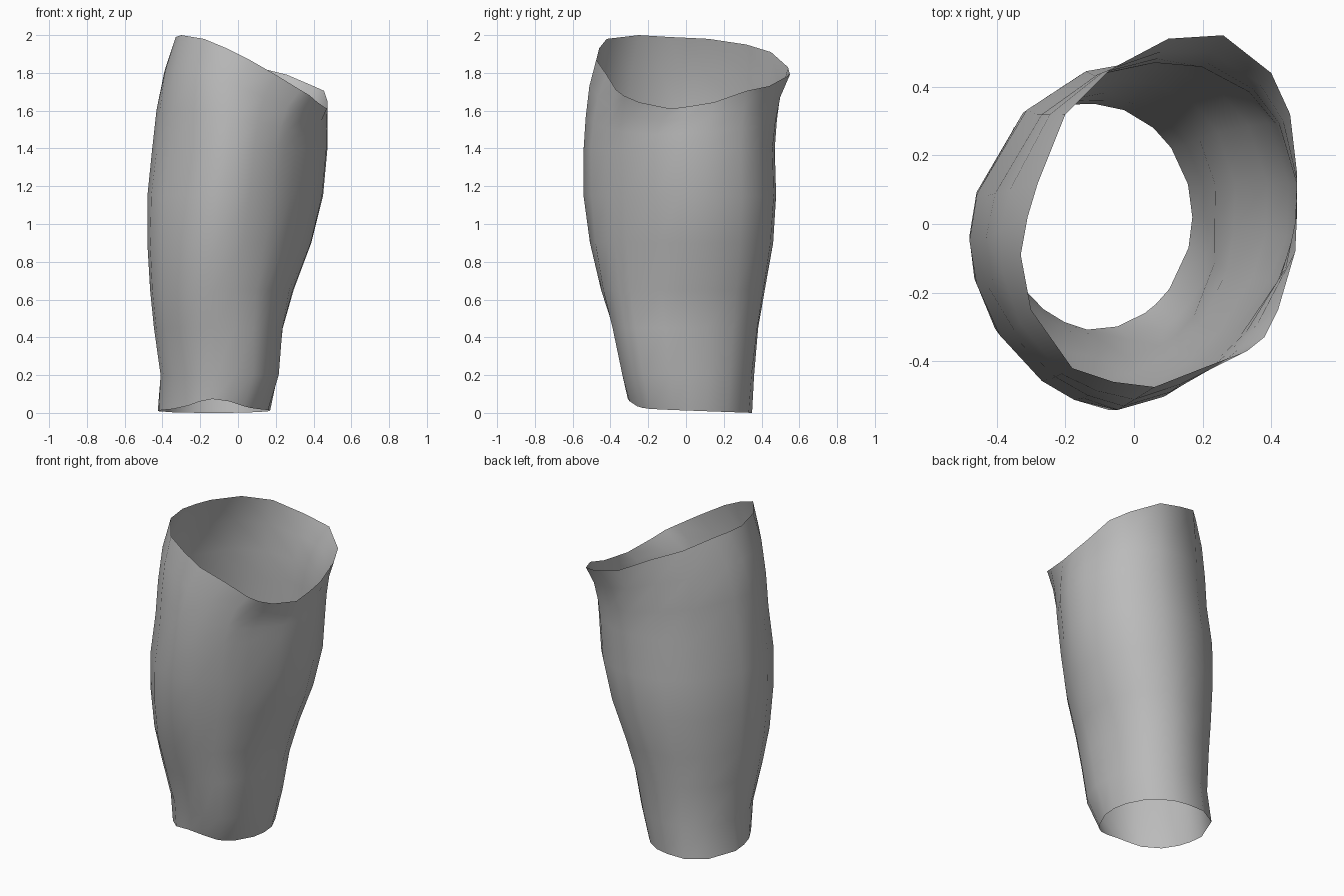
import bpy
from math import sin, cos, atan2, pi

if "Cube" in bpy.data.objects:
    bpy.data.objects.remove(bpy.data.objects["Cube"], do_unlink=True)

grey = bpy.data.materials.new("plain_grey")
grey.use_nodes = True
grey.diffuse_color = (0.5, 0.5, 0.5, 1)
grey.node_tree.nodes["Principled BSDF"].inputs["Base Color"].default_value = grey.diffuse_color

# Slanted, flared upper opening, counter-clockwise from the low left side
RIM = [(.47, -.08, 1.61), (.475, .03, 1.625), (.475, .15, 1.645), (.455, .32, 1.705),
       (.40, .44, 1.73), (.26, .55, 1.79), (.10, .54, 1.83), (-.07, .45, 1.91),
       (-.20, .32, 1.95), (-.28, .12, 1.98), (-.31, .02, 1.985), (-.33, -.09, 1.99),
       (-.30, -.25, 2.0), (-.18, -.42, 1.98), (-.06, -.46, 1.93), (.06, -.475, 1.87),
       (.20, -.42, 1.79), (.33, -.37, 1.71), (.38, -.33, 1.68), (.42, -.25, 1.645)]
ANGLES = [atan2(y - .03, x - .08) % (2 * pi) for x, y, z in RIM]

# Body sections: height, x extent, y extent, sideways lean,
# fullness of the back left, back right, front right and front left corners
SECTIONS = [(0, -.42, .17, -.31, .35, 0, (0, .1, -.07, 0)),
            (.2, -.41, .21, -.33, .36, 0, (.03, .04, -.02, .11)),
            (.45, -.445, .235, -.385, .38, .02, (.08, 0, 0, .09)),
            (.65, -.465, .29, -.45, .415, .05, (.07, 0, -.01, .01)),
            (.9, -.48, .385, -.51, .46, .07, (.05, 0, -.03, -.06)),
            (1.15, -.48, .445, -.545, .475, .07, (.06, 0, -.05, -.11)),
            (1.4, -.455, .468, -.545, .468, .07, (.06, -.02, -.07, -.1))]


def section(z, x0, x1, y0, y1, lean, corners):
    ring = []
    for a in ANGLES:
        k = 1 + corners[int(a // (pi / 2))] * abs(sin(2 * a))
        dy = k * (y1 - y0) / 2 * sin(a)
        x = (x0 + x1) / 2 + k * (x1 - x0) / 2 * cos(a) + lean * dy
        ring.append((x, (y0 + y1) / 2 + dy, z))
    return ring


def blend(ring, rise, spread):
    return [(p[0] + (q[0] - p[0]) * spread, p[1] + (q[1] - p[1]) * spread,
             p[2] + (q[2] - p[2]) * rise) for p, q in zip(ring, RIM)]


rings = [section(*s) for s in SECTIONS]
# Lower hem arches up at the front
rings[0] = [(x, y, .012 - .012 * sin(a) + .05 * max(0, -sin(a)) ** 8)
            for (x, y, z), a in zip(rings[0], ANGLES)]
# Upper part spreads towards the slanted rim
top = rings[-1]
rings += [blend(top, .35, .16), blend(top, .7, .45), RIM]

# Open tube of quads
n = len(RIM)
verts = [p for ring in rings for p in ring]
faces = [(r * n + i, r * n + (i + 1) % n, (r + 1) * n + (i + 1) % n, (r + 1) * n + i)
         for r in range(len(rings) - 1) for i in range(n)]
mesh = bpy.data.meshes.new("open_sleeve")
mesh.from_pydata(verts, [], faces)
mesh.materials.append(grey)
mesh.shade_smooth()
sleeve = bpy.data.objects.new("open_sleeve", mesh)
bpy.context.collection.objects.link(sleeve)
